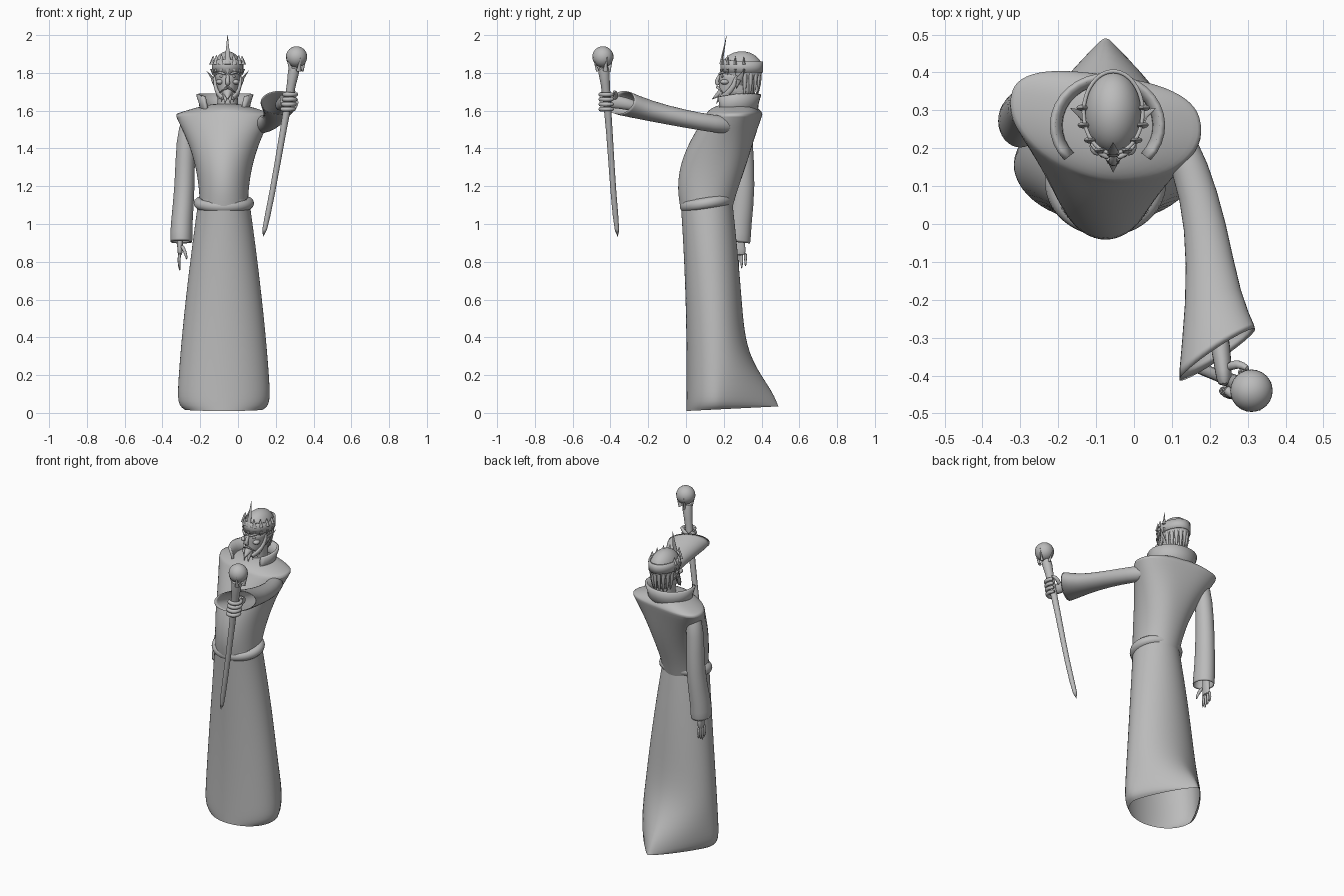
import bpy, bmesh, math
from math import sin, cos, tau, pi, radians, exp
from mathutils import Vector

cube = bpy.data.objects.get("Cube")
if cube:
    bpy.data.objects.remove(cube)

grey = bpy.data.materials.new("plain_grey")
grey.use_nodes = True
grey.diffuse_color = (.5, .5, .5, 1)
grey.node_tree.nodes["Principled BSDF"].inputs["Base Color"].default_value = grey.diffuse_color

BODY_X = -.075
HEAD = Vector((-.055, .295, 1.82))


def finish(ob, smooth=0, thick=0):
    ob.data.materials.append(grey)
    if thick:
        ob.modifiers.new("thickness", "SOLIDIFY").thickness = thick
    if smooth:
        subsurf = ob.modifiers.new("smooth", "SUBSURF")
        subsurf.levels = subsurf.render_levels = smooth
    bpy.ops.object.select_all(action="DESELECT")
    ob.select_set(True)
    bpy.context.view_layer.objects.active = ob
    bpy.ops.object.shade_smooth_by_angle(angle=radians(60))


def skin(name, rows, closed=True, cap_start=False, cap_end=False, adjust=Vector, **finishing):
    """Bridge rows of points with quads."""
    bm = bmesh.new()
    rows = [[bm.verts.new(adjust(point)) for point in row] for row in rows]
    count = len(rows[0])
    for lower, upper in zip(rows, rows[1:]):
        for i in range(count if closed else count - 1):
            j = (i + 1) % count
            bm.faces.new((lower[i], lower[j], upper[j], upper[i]))
    if cap_start:
        bm.faces.new(rows[0][::-1])
    if cap_end:
        bm.faces.new(rows[-1])
    bmesh.ops.recalc_face_normals(bm, faces=bm.faces)
    mesh = bpy.data.meshes.new(name)
    bm.to_mesh(mesh)
    bm.free()
    ob = bpy.data.objects.new(name, mesh)
    bpy.context.collection.objects.link(ob)
    finish(ob, **finishing)


def section(x, y, z, width, front, back, front_power=2, back_power=2, count=28):
    """Horizontal ring with its own front and back depth and roundness."""
    ring = []
    for i in range(count):
        c, s = cos(tau * i / count), sin(tau * i / count)
        depth, power = (back, back_power) if s > 0 else (front, front_power)
        ring.append(Vector((x + width * math.copysign(abs(c) ** (2 / power), c),
                            y + depth * math.copysign(abs(s) ** (2 / power), s), z)))
    return ring


def tube(name, points, start, end, bend=1, flat=1, end_flat=None, up=(0, 0, 1), sides=10,
         cap_end=True, smooth=1, **options):
    """Sweep an ellipse along points, its radius running from start to end."""
    points = [Vector(p) for p in points]
    last = len(points) - 1
    rings = []
    for i, point in enumerate(points):
        t = i / last
        radius = start + (end - start) * t ** bend
        height = radius * (flat + ((end_flat or flat) - flat) * t)
        along = (points[min(i + 1, last)] - points[max(i - 1, 0)]).normalized()
        across = along.cross(Vector(up)).normalized()
        over = across.cross(along)
        rings.append([point + across * radius * cos(tau * k / sides)
                      + over * height * sin(tau * k / sides) for k in range(sides)])
    skin(name, rings, cap_start=True, cap_end=cap_end, smooth=smooth, **options)


def spike(name, base, tip, radius, flat=.6, up=(0, .3, 1)):
    base, tip = Vector(base), Vector(tip)
    tube(name, (base, base.lerp(tip, .5), tip), radius, .001, flat=flat, up=up, smooth=0)


def ball(name, location, scale):
    bpy.ops.mesh.primitive_uv_sphere_add(segments=24, ring_count=16, location=location)
    ob = bpy.context.object
    ob.name = name
    ob.scale = scale
    finish(ob)


def around_head(angle, grow=0, rise=0):
    """Point on the skull outline, angle zero facing forward."""
    return HEAD + Vector(((.08 + grow) * sin(angle), -(.11 + grow) * cos(angle), rise))


# Skirt of the robe, swelling into a pointed train at the back
def skirt_ring(i, steps=12):
    z = 1.12 * (i / steps) ** 1.5
    t, train = z / 1.12, exp(-(z / .22) ** 2)
    width = .25 - .115 * t ** 1.4 - .04 * exp(-z / .02)
    return section(BODY_X, .16 - .05 * t * t, z + .01, width, .16 - .02 * t,
                   .165 - .03 * t + .17 * train, back_power=2 - .8 * train)


def lift_hem(p):
    return p + Vector((0, 0, .05 * max(p.y, 0) if p.z < .02 else 0))


skin("robe_skirt", [skirt_ring(i) for i in range(13)], adjust=lift_hem, smooth=1)


# Torso leaning back into wide shoulders, one shoulder swung forward
def torso_ring(t, shrink=0):
    bulge, keep = sin(pi * t), 1 - shrink
    depth = 1 - shrink * shrink
    return section(BODY_X + .015 * shrink, .11 + .17 * t ** 1.5,
                   1.08 + .5 * t + .06 * sin(shrink * pi / 2),
                   (.128 + .135 * t ** 2.2) * keep,
                   (.14 + .03 * t + .04 * bulge) * depth,
                   (.135 - .02 * t + .03 * bulge) * depth, 2 - .2 * t, 2 + .7 * t)


def swing(p):
    turn = min(max((p.z - 1.3) * 4, 0), 1)
    return p + Vector((0, -.14 * turn * (p.x - BODY_X), 0))


skin("robe_torso", [torso_ring(i / 7) for i in range(8)]
     + [torso_ring(1, shrink) for shrink in (.06, .2, .45, .7, .9)],
     cap_end=True, adjust=swing, smooth=1)

# Rolled belt, tipped up at the back
bpy.ops.mesh.primitive_torus_add(major_radius=.13, minor_radius=.03, location=(BODY_X, .11, 1.11),
                                 rotation=(.16, 0, 0))
belt = bpy.context.object
belt.name = "belt"
belt.scale.y = .9
finish(belt)


# Standing collar, open at the front and leaning outward
def collar_row(t):
    angles = [radians(-42 + 11 * i) for i in range(25)]
    radius = .115 + .022 * t * t
    return [Vector((-.07 + radius * cos(a), .26 + .9 * radius * sin(a),
                    1.585 + .105 * t + .02 * min(sin(a), 0))) for a in angles]


skin("collar", [collar_row(t) for t in (0, .5, 1)], closed=False, thick=.016)

# Hanging sleeve
tube("right_sleeve", [(-.25, .3, 1.57), (-.28, .3, 1.45), (-.28, .31, 1.2), (-.3, .28, 1),
                      (-.3, .27, .9)], .047, .062, flat=1, end_flat=1.2, up=(0, 1, 0),
     sides=16, cap_end=False, thick=.008)


# Reaching sleeve with a wide slanted cuff
def slant(p):
    return p + Vector((0, .6 * (p.x - .22) if p.y < -.32 else 0, 0))


tube("left_sleeve", [(.1, .25, 1.52), (.15, .15, 1.53), (.19, 0, 1.555), (.21, -.2, 1.6),
                     (.22, -.35, 1.645)], .048, .108, bend=3, flat=1.05, end_flat=.65,
     sides=16, cap_end=False, adjust=slant, thick=.008)

# Relaxed hand: palm, four fingers and thumb
DOWN = Vector((0, 0, -1))
palm = Vector((-.307, .285, 1))
tube("right_palm", [palm + DOWN * drop for drop in (0, .08, .13, .17)], .02, .013,
     flat=1, end_flat=2.6, up=(0, 1, 0))
for i in range(4):
    knuckle = palm + Vector((0, .02 * i - .03, -.15))
    reach = .1 - .012 * abs(i - 1)
    middle = knuckle + DOWN * reach / 2 - Vector((.008, 0, 0))
    tube("right_finger", (knuckle, middle, knuckle + DOWN * reach), .01, .005, up=(0, 1, 0))
tube("right_thumb", [(-.3, .265, .89), (-.28, .245, .855), (-.27, .24, .81)], .012, .006,
     up=(0, 1, 0))

# Bowed staff flaring to a knob that holds an orb
tube("staff", [(.13, -.36, .92), (.18, -.385, 1.15), (.24, -.405, 1.5), (.29, -.43, 1.78),
               (.3, -.44, 1.84)], .016, .042, bend=4, up=(0, 1, 0))
orb = Vector((.31, -.44, 1.885))
ball("staff_orb", orb, (.056, .056, .056))
for i in range(4):
    outward = Vector((cos(tau * i / 4 + .4), sin(tau * i / 4 + .4), 0))
    spike("orb_claw", orb + outward * .03 + DOWN * .075, orb + outward * .057, .014)

# Gripping hand: palm, curled fingers and thumb
tube("left_palm", [(.215, -.25, 1.62), (.23, -.33, 1.64), (.236, -.39, 1.65), (.24, -.43, 1.65)],
     .03, .02, flat=1, end_flat=1.9)
for i in range(4):
    grip = Vector((.262 + .004 * i, -.418, 1.608 + .026 * i))
    curl = [radians(200 + 38 * j) for j in range(7)]
    tube("left_finger", [grip + Vector((cos(a), sin(a), 0)) * .037 for a in curl], .013, .011)
tube("left_thumb", [(.245, -.38, 1.66), (.275, -.365, 1.69), (.305, -.385, 1.705)], .015, .009)

# Head: skull, tapered jaw and neck
ball("skull", HEAD, (.076, .11, .094))


def jaw_ring(t):
    return section(HEAD.x, .28, 1.67 + .14 * t, .052 + .02 * t, .105, .075 + .038 * t)


skin("jaw", [jaw_ring(i / 4) for i in range(5)], cap_start=True, cap_end=True, smooth=1)
skin("neck", [section(HEAD.x, .28, z, .055, .06, .065) for z in (1.59, 1.7)], smooth=1)

# Face, drawn from the middle outward and repeated on both sides
tube("nose", [HEAD + Vector((0, -y, -z)) for y, z in ((.11, .025), (.127, .05), (.136, .07), (.12, .084))],
     .009, .014, up=(0, 1, 0))
for side in (-1, 1):
    def face(x, y, z):
        return HEAD + Vector((side * x, -y, -z))

    tube("brow", [face(.008, .12, .03), face(.034, .113, .018), face(.062, .08, .015)], .008, .005)
    ball("eye", face(.03, .1, .038), (.013, .01, .007))
    ball("cheekbone", face(.042, .09, .068), (.02, .024, .014))
    spike("moustache", face(0, .127, .096), face(.045, .1, .125), .012)
    tube("sideburn", [face(.068, .025, .03), face(.068, .04, .09), face(.05, .08, .135),
                      face(.02, .12, .16)], .012, .018, flat=.7, up=(1, 0, 0))
    spike("ear", face(.06, .02, .075), face(.112, -.01, .008), .026, .4, up=(side, 0, 0))
    spike("ear_lobe", face(.08, .015, .055), face(.066, .03, .105), .014)
    for i in range(3):
        root = face(.01 + .018 * i, .11 - .02 * i, .13)
        spike("beard_tuft", root, root + Vector((side * .004, -.025, -.055 + .012 * i)), .018)
spike("beard_point", HEAD + Vector((0, -.105, -.12)), HEAD + Vector((0, -.158, -.16)), .028, .8)

# Hair locks down the back of the head
for i in range(9):
    angle = radians(100 + 20 * i)
    tube("hair_lock", [around_head(angle, -.012), around_head(angle, -.013, -.08),
                       around_head(angle, -.03, -.15)], .016, .005, flat=.7,
         up=(sin(angle), -cos(angle), 0))

# Crown: plain band, rising in points to a tall front spike
turns = [tau * i / 48 for i in range(48)]
skin("crown_band", [[around_head(a, .003, .029 * row - .018 + .006 * row * max(cos(a), 0))
                     for a in turns] for row in range(3)], thick=.01)
for step in range(-4, 5):
    angle = radians(24 * step)
    rise = .045 - .005 * abs(step) if step else .14
    lean = Vector((0, 0 if step else .03, 0))
    spike("crown_point", around_head(angle, rise=.025), around_head(angle, rise=rise + .04) + lean,
          .018, .5, up=(0, 1, 0))
    spike("crown_drop", around_head(angle), around_head(angle, rise=-.03), .013, .5, up=(0, 1, 0))
